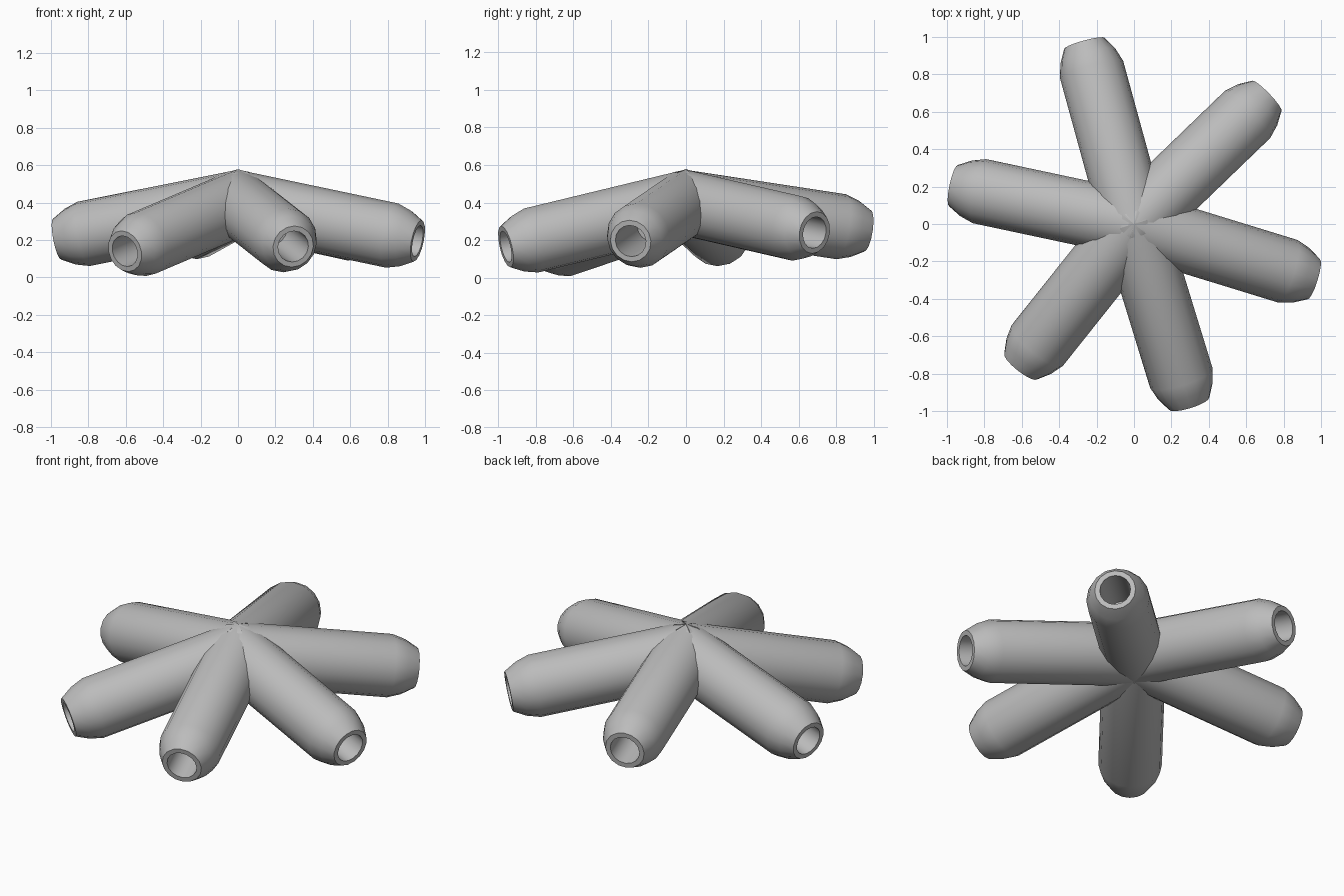
import bpy
import bmesh
import math
from mathutils import Vector

if "Cube" in bpy.data.objects:
    bpy.data.objects.remove(bpy.data.objects["Cube"], do_unlink=True)

SIDES = 16
RADIUS = 0.175
BORE = 0.085
BORE_DEPTH = 0.4
HUB = Vector((0, 0, 0.397))

grey = bpy.data.materials.new("plain grey")
grey.use_nodes = True
colour = (0.5, 0.5, 0.5, 1)
grey.diffuse_color = colour
grey.node_tree.nodes["Principled BSDF"].inputs["Base Color"].default_value = colour


def make_arm(name, tip):
    """Hollow-ended tube running from the hub to the centre of its open tip."""
    axis = Vector(tip) - HUB
    length = axis.length
    axis.normalize()
    flat = Vector((axis.x, axis.y, 0)).normalized()
    side = axis.cross(Vector((0, 0, 1))).normalized()
    up = side.cross(axis)
    bm = bmesh.new()

    def ring(along, radius, mitre=False):
        verts = []
        for i in range(SIDES):
            a = math.tau * i / SIDES
            offset = radius * (math.cos(a) * up + math.sin(a) * side)
            # The hub end is cut on a vertical plane
            t = -offset.dot(flat) / axis.dot(flat) if mitre else along
            verts.append(bm.verts.new(HUB + offset + axis * t))
        return verts

    # Shaft, rounded shoulder, rim, bore
    rings = [
        ring(0, RADIUS, mitre=True),
        ring(length - 0.145, RADIUS),
        ring(length - 0.07, 0.152),
        ring(length, 0.113),
        ring(length, BORE),
        ring(length - BORE_DEPTH, BORE),
    ]
    for a, b in zip(rings, rings[1:]):
        for i in range(SIDES):
            j = (i + 1) % SIDES
            bm.faces.new((a[i], a[j], b[j], b[i]))
    bm.faces.new(rings[0])
    bm.faces.new(rings[-1])
    bmesh.ops.recalc_face_normals(bm, faces=bm.faces)

    mesh = bpy.data.meshes.new(name)
    bm.to_mesh(mesh)
    bm.free()
    mesh.materials.append(grey)
    obj = bpy.data.objects.new(name, mesh)
    bpy.context.collection.objects.link(obj)
    return obj


# Six arms spreading down and outward from the hub
tips = {
    "front_arm": (0.295, -0.96, 0.165),
    "front_right_arm": (-0.605, -0.76, 0.14),
    "right_arm": (-0.965, 0.205, 0.205),
    "back_arm": (-0.265, 0.965, 0.25),
    "back_left_arm": (0.71, 0.685, 0.24),
    "left_arm": (0.96, -0.295, 0.195),
}
arms = [make_arm(name, tip) for name, tip in tips.items()]

# Soft shafts with crisp rims
bpy.ops.object.select_all(action="DESELECT")
for arm in arms:
    arm.select_set(True)
bpy.context.view_layer.objects.active = arms[0]
bpy.ops.object.shade_smooth_by_angle(angle=math.radians(35))
